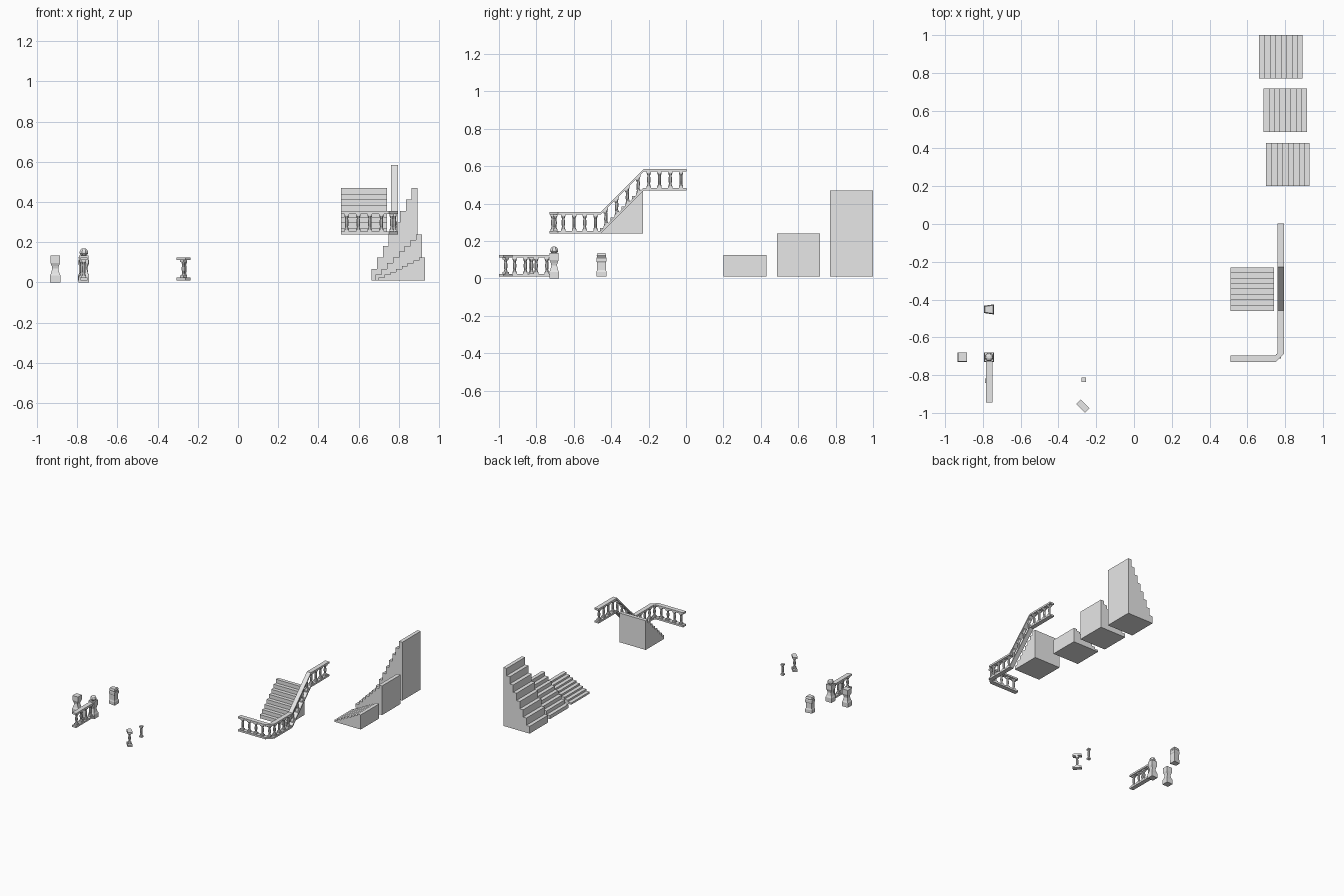
import bpy, bmesh, math
from mathutils import Matrix, Vector

if "Cube" in bpy.data.objects:
    bpy.data.objects.remove(bpy.data.objects["Cube"])

stone = bpy.data.materials.new("pale_grey_stone")
stone.use_nodes = True
stone.diffuse_color = (0.8, 0.8, 0.8, 1)
stone.node_tree.nodes["Principled BSDF"].inputs["Base Color"].default_value = stone.diffuse_color

STEPS = 8
RUN = 0.23          # length of one railing or stair module
WIDTH = 0.035       # handrail width
RAIL = 0.014        # handrail thickness
HEIGHT = 0.115      # railing height


def finish(name, bm, matrix=Matrix()):
    """Turn a bmesh into a named, stone coloured object."""
    bmesh.ops.transform(bm, matrix=matrix, verts=bm.verts)
    bmesh.ops.recalc_face_normals(bm, faces=bm.faces)
    mesh = bpy.data.meshes.new(name)
    bm.to_mesh(mesh)
    bm.free()
    mesh.materials.append(stone)
    obj = bpy.data.objects.new(name, mesh)
    bpy.context.scene.collection.objects.link(obj)
    return obj


def ngon(sides):
    """Cross-section whose flats sit at distance 1 from the centre."""
    r = 1 / math.cos(math.pi / sides)
    return [(r * math.cos((2 * i + 1) * math.pi / sides),
             r * math.sin((2 * i + 1) * math.pi / sides)) for i in range(sides)]


def loft(bm, section, profile, at=(0, 0, 0)):
    """Stack scaled copies of a section along z and skin them."""
    rings = [[bm.verts.new(Vector((x * s, y * s, z)) + Vector(at)) for x, y in section]
             for s, z in profile]
    n = len(section)
    for low, high in zip(rings, rings[1:]):
        for i in range(n):
            bm.faces.new((low[i], low[(i + 1) % n], high[(i + 1) % n], high[i]))
    bm.faces.new(rings[0][::-1])
    bm.faces.new(rings[-1])


def slab(bm, outline, z, thick):
    loft(bm, outline, [(1, z), (1, z + thick)])


def baluster(bm, x, y):
    """Square end blocks with a slim turned shaft."""
    low, high = RAIL, HEIGHT - RAIL
    loft(bm, ngon(4), [(0.012, low), (0.012, low + 0.01)], (x, y, 0))
    loft(bm, ngon(4), [(0.012, high - 0.01), (0.012, high)], (x, y, 0))
    loft(bm, ngon(8), [(0.011, low + 0.01), (0.007, low + 0.022), (0.009, 0.05),
                       (0.009, 0.065), (0.007, high - 0.022), (0.011, high - 0.01)], (x, y, 0))


def rectangle(x0, x1, y0, y1):
    return [(x0, y0), (x1, y0), (x1, y1), (x0, y1)]


def rails(bm, outline):
    slab(bm, outline, 0, RAIL)
    slab(bm, outline, HEIGHT - RAIL, RAIL)


def railing(name, matrix, slope=0):
    """One railing module along +y, sheared upward when it follows stairs."""
    bm = bmesh.new()
    rails(bm, rectangle(-WIDTH / 2, WIDTH / 2, 0, RUN))
    for i in range(4):
        baluster(bm, 0, (i + 0.5) * RUN / 4)
    for v in bm.verts:
        v.co.z += slope * v.co.y
    finish(name, bm, matrix)


def stairs(name, rise, matrix):
    """Solid flight climbing along +x, extruded along y."""
    t = RUN / STEPS
    outline = [(RUN, 0), (0, 0)]
    for i in range(STEPS):
        z = rise * (i + 1) / STEPS
        outline += [(i * t, z), ((i + 1) * t, z)]
    bm = bmesh.new()
    face = bm.faces.new([bm.verts.new((x, 0, z)) for x, z in outline])
    out = bmesh.ops.extrude_face_region(bm, geom=[face])
    bmesh.ops.translate(bm, vec=(0, RUN, 0),
                        verts=[g for g in out["geom"] if isinstance(g, bmesh.types.BMVert)])
    finish(name, bm, matrix)


move = Matrix.Translation

# Free-standing flights: steep, medium and shallow
stairs("steep_stairs", 0.46, move((0.663, 0.77, 0.01)))
stairs("medium_stairs", 0.23, move((0.685, 0.487, 0.01)))
stairs("shallow_stairs", 0.115, move((0.7, 0.2, 0.01)))

# Flight beside the long railing, climbing to the back
turn = Matrix.Rotation(math.pi / 2, 4, "Z")
stairs("railed_stairs", 0.23, move((0.742, -0.46, 0.24)) @ turn)

# Long railing: front run, corner, level, sloped and upper runs
railing("front_railing", move((0.742, -0.7125, 0.24)) @ turn)
railing("lower_railing", move((0.7775, -0.685, 0.24)))
railing("sloped_railing", move((0.7775, -0.457, 0.24)), 1)
railing("upper_railing", move((0.7775, -0.228, 0.47)))
corner = bmesh.new()
rails(corner, [(0.742, -0.73), (0.75, -0.73), (0.795, -0.685), (0.795, -0.683),
               (0.76, -0.683), (0.75, -0.695), (0.742, -0.695)])
baluster(corner, 0.765, -0.7)
finish("corner_railing", corner, move((0, 0, 0.24)))

# Separate railing pieces
railing("short_railing", move((-0.767, -0.945, 0.01)))
piece = bmesh.new()
rails(piece, rectangle(-0.0325, 0.0325, -WIDTH / 2, WIDTH / 2))
baluster(piece, 0, 0)
finish("diagonal_railing", piece,
       move((-0.271, -0.964, 0.01)) @ Matrix.Rotation(-math.pi / 4, 4, "Z"))
for name, x, y in (("loose_baluster", -0.265, -0.825), ("side_baluster", -0.777, -0.83)):
    bm = bmesh.new()
    baluster(bm, 0, 0)
    finish(name, bm, move((x, y, 0.01)))

# Waisted square posts, the second with a ball finial
URN = [(0.026, 0), (0.026, 0.034), (0.021, 0.045), (0.015, 0.07),
       (0.018, 0.083), (0.024, 0.098), (0.024, 0.135)]
plain = bmesh.new()
loft(plain, ngon(4), URN)
finish("plain_post", plain, move((-0.909, -0.705, 0)))

finial = bmesh.new()
loft(finial, ngon(4), URN)
loft(finial, ngon(8), [(0.014, 0.135), (0.021, 0.144), (0.021, 0.153),
                       (0.015, 0.165), (0.007, 0.17)])
finish("finial_post", finial, move((-0.767, -0.705, 0)))

# Wedge-shaped corner post with banded cap
wedge = bmesh.new()
loft(wedge, [(-0.027, -0.019), (0.027, -0.027), (0.027, 0.027), (-0.027, 0.019)],
     [(1, 0.01), (1, 0.035), (0.85, 0.045), (0.85, 0.085), (1, 0.092),
      (1, 0.11), (0.85, 0.115), (0.95, 0.122), (0.8, 0.135)])
finish("wedge_post", wedge, move((-0.768, -0.452, 0)))
